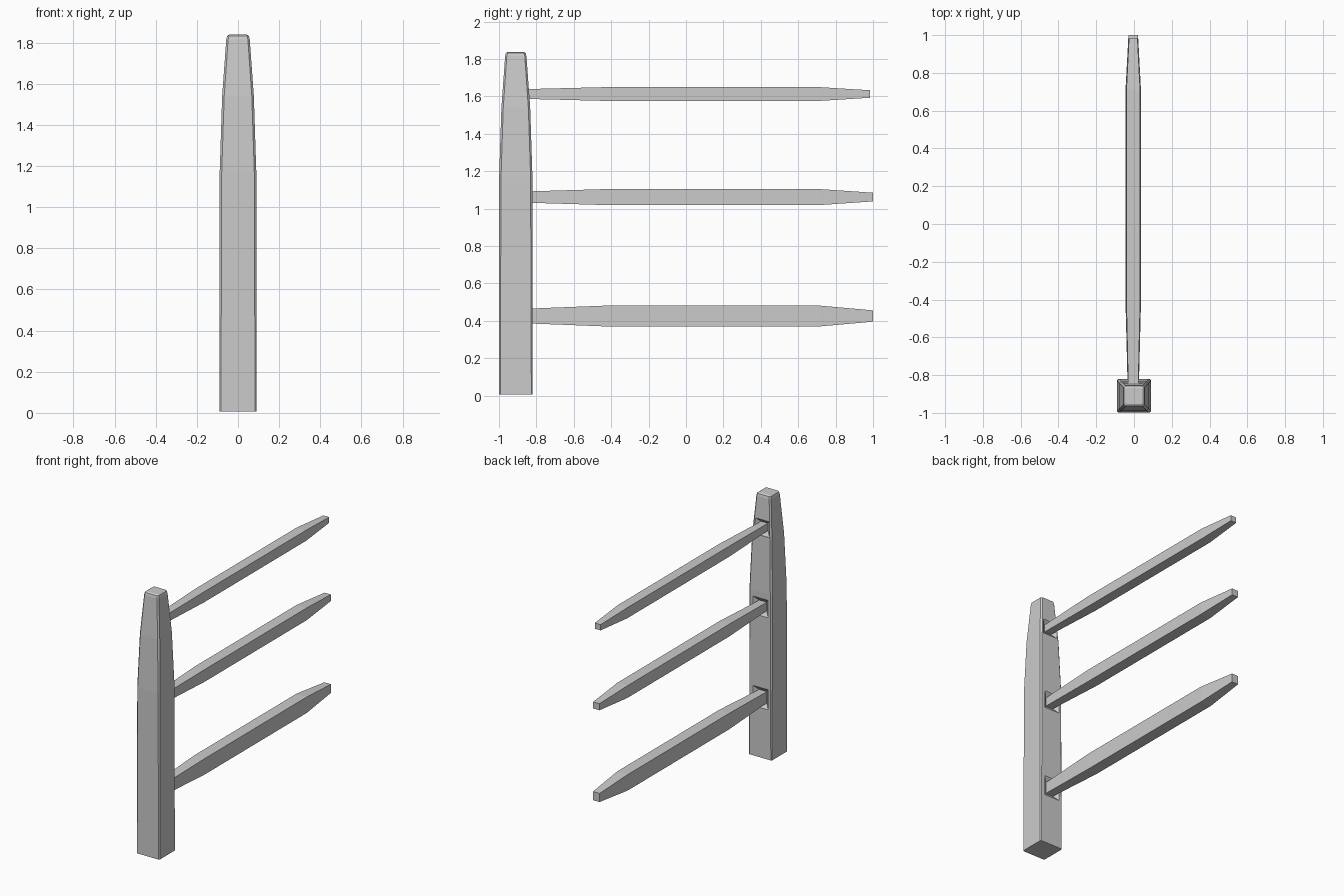
import bpy, bmesh

if "Cube" in bpy.data.objects:
    bpy.data.objects.remove(bpy.data.objects["Cube"])

POST_Y = -0.91


def loft(name, rings):
    """Skin a closed solid through equally sized rings of points."""
    bm = bmesh.new()
    loops = [[bm.verts.new(p) for p in ring] for ring in rings]
    n = len(loops[0])
    for a, b in zip(loops, loops[1:]):
        for i in range(n):
            j = (i + 1) % n
            bm.faces.new((a[i], a[j], b[j], b[i]))
    bm.faces.new(loops[0])
    bm.faces.new(loops[-1])
    bmesh.ops.recalc_face_normals(bm, faces=bm.faces)
    mesh = bpy.data.meshes.new(name)
    bm.to_mesh(mesh)
    bm.free()
    obj = bpy.data.objects.new(name, mesh)
    bpy.context.collection.objects.link(obj)
    return obj


def post_ring(z, h, c):
    """Square of half-width h with corners cut by c."""
    pts = [(h, -h + c), (h, h - c), (h - c, h), (-h + c, h),
           (-h, h - c), (-h, -h + c), (-h + c, -h), (h - c, -h)]
    return [(x, POST_Y + y, z) for x, y in pts]


def rail_ring(y, w, z0, z1, cx=-0.004):
    """Upright rectangle across the rail."""
    return [(cx - w, y, z0), (cx + w, y, z0), (cx + w, y, z1), (cx - w, y, z1)]


# Tapered post with cut corners and a bevelled top
post = loft("post", [post_ring(*s) for s in (
    (0.006, 0.089, 0.006), (1.17, 0.089, 0.010), (1.54, 0.077, 0.010),
    (1.815, 0.057, 0.009), (1.832, 0.053, 0.009), (1.838, 0.043, 0.006))])

# Rails: name, mid height, half height, half width, post face y, end y
rails = (("top_rail", 1.613, 0.037, 0.036, -0.838, 0.985),
         ("middle_rail", 1.062, 0.043, 0.039, -0.821, 1.0),
         ("bottom_rail", 0.426, 0.056, 0.041, -0.821, 1.0))

for name, z, h, w, face, end in rails:
    start_h = h * 0.72
    loft(name, [rail_ring(face - 0.05, w * 0.72, z - start_h, z + start_h),
                rail_ring(face, w * 0.75, z - start_h, z + start_h),
                rail_ring(-0.42, w, z - h, z + h),
                rail_ring(0.71, w, z - h, z + h),
                rail_ring(end, w * 0.62, z - h * 0.54, z + h * 0.54)])

    # Flared socket cut into the post around the rail
    ph = start_h + 0.03
    cutter = loft("socket_cutter", [
        rail_ring(face - 0.025, w * 0.78, z - start_h, z + start_h),
        rail_ring(face, 0.058, z - ph, z + ph),
        rail_ring(face + 0.03, 0.058, z - ph, z + ph)])
    cutter.hide_render = True
    cutter.hide_set(True)
    mod = post.modifiers.new("socket", 'BOOLEAN')
    mod.operation = 'DIFFERENCE'
    mod.solver = 'EXACT'
    mod.object = cutter
